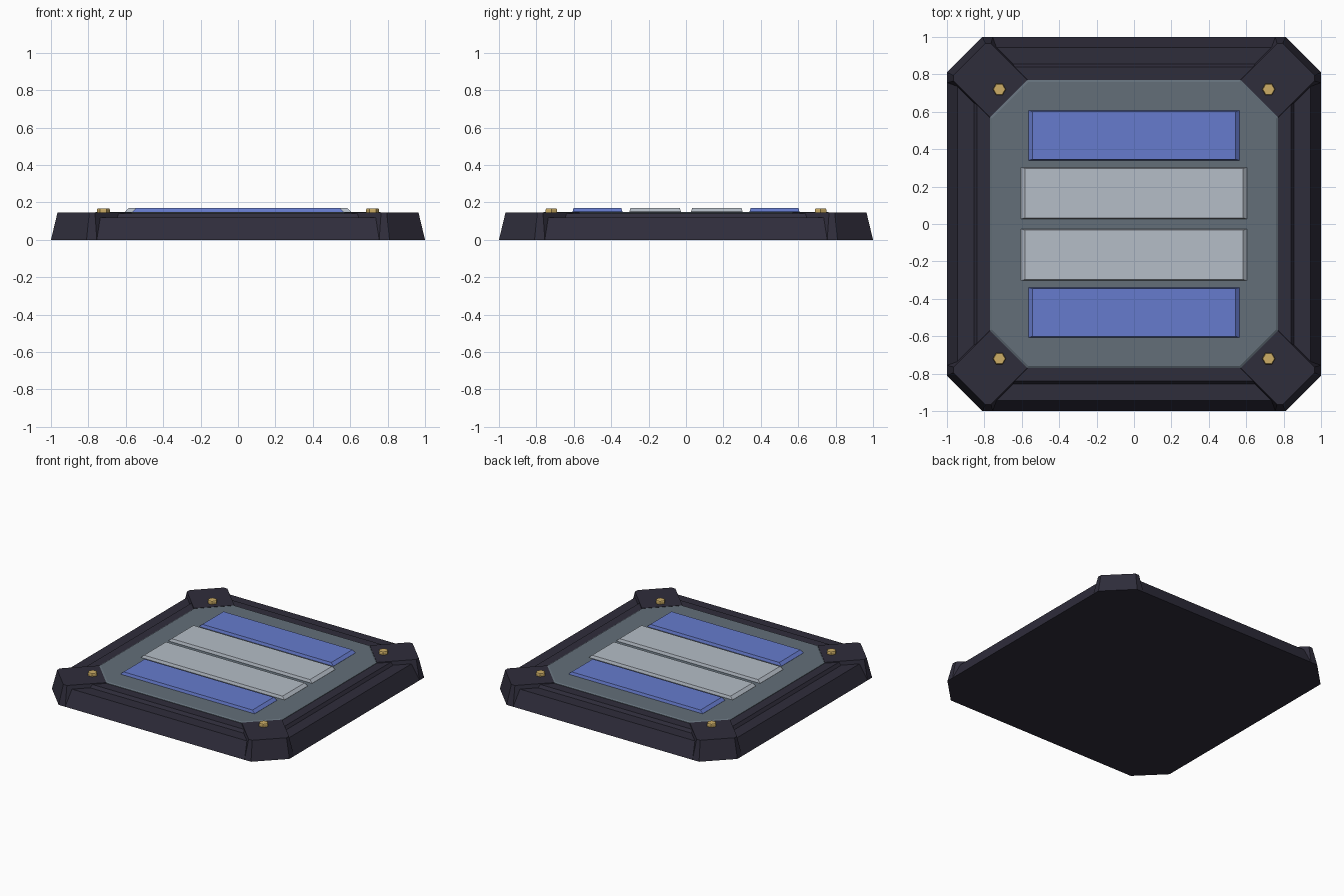
import bpy, bmesh, math

if "Cube" in bpy.data.objects:
    bpy.data.objects.remove(bpy.data.objects["Cube"])


def material(name, rgb):
    def lin(c):
        c /= 255
        return c / 12.92 if c <= 0.04045 else ((c + 0.055) / 1.055) ** 2.4
    m = bpy.data.materials.new(name)
    m.diffuse_color = (*[lin(c) for c in rgb], 1)
    m.use_nodes = True
    m.node_tree.nodes["Principled BSDF"].inputs["Base Color"].default_value = m.diffuse_color
    return m


DARK = material("dark frame", (47, 45, 59))
SLATE = material("slate panel", (99, 111, 121))
BLUE = material("blue strip", (102, 123, 205))
PALE = material("pale strip", (181, 189, 199))
GOLD = material("gold bolt", (205, 174, 102))


def loft(name, rings, mat):
    """Skin a stack of equal-length rings [(points, z), ...] and cap both ends."""
    bm = bmesh.new()
    rows = [[bm.verts.new((x, y, z)) for x, y in pts] for pts, z in rings]
    n = len(rows[0])
    for a, b in zip(rows, rows[1:]):
        for i in range(n):
            j = (i + 1) % n
            bm.faces.new((a[i], a[j], b[j], b[i]))
    bm.faces.new(rows[0][::-1])
    bm.faces.new(rows[-1])
    bmesh.ops.recalc_face_normals(bm, faces=bm.faces)
    me = bpy.data.meshes.new(name)
    bm.to_mesh(me)
    bm.free()
    me.materials.append(mat)
    ob = bpy.data.objects.new(name, me)
    bpy.context.collection.objects.link(ob)
    return ob


def octagon(h, c):
    return [(h, -c), (h, c), (c, h), (-c, h), (-h, c), (-h, -c), (-c, -h), (c, -h)]


def rect(x, y0, y1):
    return [(-x, y0), (x, y0), (x, y1), (-x, y1)]


def hexagon(cx, cy, r):
    return [(cx + r * math.cos(i * math.pi / 3), cy + r * math.sin(i * math.pi / 3))
            for i in range(6)]


# Stepped base with sloped rails
loft("base", [(octagon(1, 0.77), 0), (octagon(0.945, 0.775), 0.118),
              (octagon(0.855, 0.83), 0.118), (octagon(0.84, 0.82), 0.14)], DARK)

# Inset panel
loft("panel", [(octagon(0.77, 0.57), 0.13), (octagon(0.77, 0.57), 0.143),
               (octagon(0.76, 0.565), 0.149)], SLATE)

# Corner blocks and bolts, mirrored into four corners
half_low = [(0.55, 0.795), (0.755, 1.0), (0.81, 1.0)]
half_top = [(0.57, 0.77), (0.765, 0.965), (0.795, 0.965)]
for sx in (-1, 1):
    for sy in (-1, 1):
        low, top = [[(sx * x, sy * y) for x, y in h + [(b, a) for a, b in h[::-1]]]
                    for h in (half_low, half_top)]
        loft("corner_block", [(low, 0), (top, 0.146)], DARK)
        cx, cy = sx * 0.72, sy * 0.72
        loft("bolt", [(hexagon(cx, cy, 0.035), 0.14), (hexagon(cx, cy, 0.035), 0.162),
                      (hexagon(cx, cy, 0.031), 0.168)], GOLD)

# Raised strips with bevelled ends
for name, x, y0, y1, mat in (("blue_strip", 0.565, 0.34, 0.607, BLUE),
                             ("pale_strip", 0.605, 0.027, 0.303, PALE)):
    for s in (-1, 1):
        loft(name, [(rect(x, s * y0, s * y1), 0.145),
                    (rect(x, s * y0, s * y1), 0.15),
                    (rect(x - 0.022, s * (y0 + 0.006), s * (y1 - 0.006)), 0.17)], mat)
